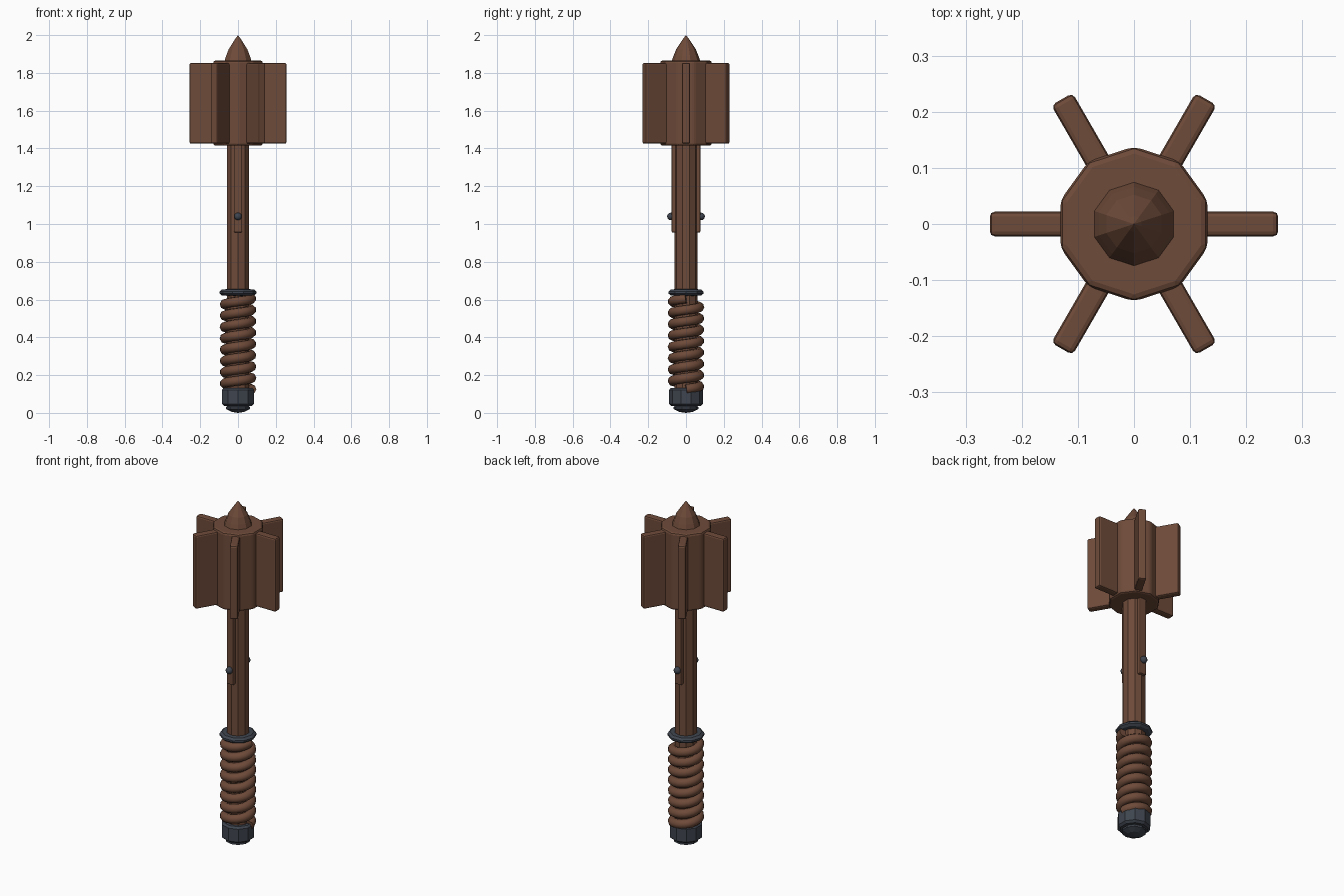
import bpy, bmesh
from math import sin, cos, pi, tau, radians
from mathutils import Matrix, Vector

cube = bpy.data.objects.get("Cube")
if cube:
    bpy.data.objects.remove(cube, do_unlink=True)


def material(name, color):
    mat = bpy.data.materials.new(name)
    mat.use_nodes = True
    mat.diffuse_color = color
    mat.node_tree.nodes["Principled BSDF"].inputs["Base Color"].default_value = color
    return mat


brown = material("brown", (0.155, 0.069, 0.041, 1))
steel = material("dark_steel", (0.050, 0.060, 0.078, 1))


def finish(name, bm, mat, bevel=0):
    bmesh.ops.recalc_face_normals(bm, faces=bm.faces)
    mesh = bpy.data.meshes.new(name)
    bm.to_mesh(mesh)
    bm.free()
    mesh.materials.append(mat)
    obj = bpy.data.objects.new(name, mesh)
    bpy.context.collection.objects.link(obj)
    if bevel:
        mod = obj.modifiers.new("Bevel", "BEVEL")
        mod.width, mod.segments = bevel, 2
        mod.limit_method, mod.angle_limit = "ANGLE", radians(30)
    return obj


def lathe(name, profile, mat, sides=10, phase=pi / 2, bevel=0):
    """Turn (radius, height) points into a closed faceted solid."""
    bm = bmesh.new()
    rings = [[bm.verts.new((r * cos(phase + tau * i / sides),
                            r * sin(phase + tau * i / sides), z))
              for i in range(sides)] for r, z in profile]
    for low, high in zip(rings, rings[1:]):
        for i in range(sides):
            j = (i + 1) % sides
            bm.faces.new((low[i], low[j], high[j], high[i]))
    bm.faces.new(rings[0])
    bm.faces.new(rings[-1])
    bmesh.ops.remove_doubles(bm, verts=bm.verts, dist=0.0005)
    return finish(name, bm, mat, bevel)


def block(name, low, high, angle, mat, bevel):
    """Box between two corners, turned about the central axis."""
    low, high = Vector(low), Vector(high)
    bm = bmesh.new()
    bmesh.ops.create_cube(bm, size=1, matrix=Matrix.Rotation(angle, 4, "Z")
                          @ Matrix.Translation((low + high) / 2)
                          @ Matrix.Diagonal((*(high - low), 1)))
    return finish(name, bm, mat, bevel)


# Shaft and head
lathe("shaft", [(0.062, 0.08), (0.062, 1.43)], brown)
lathe("head_core", [(0.138, 1.415), (0.138, 1.865)], brown, bevel=0.012)
lathe("top_spike", [(0.076, 1.86), (0.066, 1.89), (0.052, 1.925), (0.032, 1.955),
                    (0.014, 1.982), (0, 2)], brown)

# Six radial flanges
for i in range(6):
    block(f"flange_{i + 1}", (0.09, -0.022, 1.425), (0.257, 0.022, 1.853),
          i * tau / 6, brown, 0.009)

# Straps and rivets on the front and back of the shaft
for side, angle in (("front", -pi / 2), ("back", pi / 2)):
    block(side + "_strap", (0.04, -0.022, 0.955), (0.076, 0.022, 1.43), angle, brown, 0.006)
    bm = bmesh.new()
    bmesh.ops.create_uvsphere(bm, u_segments=12, v_segments=8, radius=0.02,
                              matrix=Matrix.Translation((0, 0.08 * sin(angle), 1.04)))
    rivet = finish(side + "_rivet", bm, steel)
    rivet.data.shade_smooth()

# Grip collar and pommel
lathe("grip_collar", [(0.06, 0.62), (0.085, 0.622), (0.098, 0.632), (0.098, 0.642),
                      (0.085, 0.653), (0.06, 0.655)], steel, phase=0)
lathe("pommel", [(0.076, 0.036), (0.089, 0.047), (0.089, 0.122), (0.079, 0.133)], steel)
lathe("pommel_nut", [(0, 0), (0.034, 0.005), (0.066, 0.02), (0.066, 0.03),
                     (0.05, 0.045)], steel)

# Cord wound around the grip
turns, steps = 8, 24
curve = bpy.data.curves.new("grip_cord", "CURVE")
curve.dimensions = "3D"
curve.bevel_depth, curve.bevel_resolution = 0.026, 2
curve.use_fill_caps = True
path = curve.splines.new("POLY")
path.points.add(turns * steps)
for i, point in enumerate(path.points):
    a = tau * i / steps
    point.co = (0.071 * cos(a), 0.071 * sin(a), 0.125 + 0.06 * i / steps, 1)
curve.materials.append(brown)
cord = bpy.data.objects.new("grip_cord", curve)
bpy.context.collection.objects.link(cord)
path.use_smooth = True
